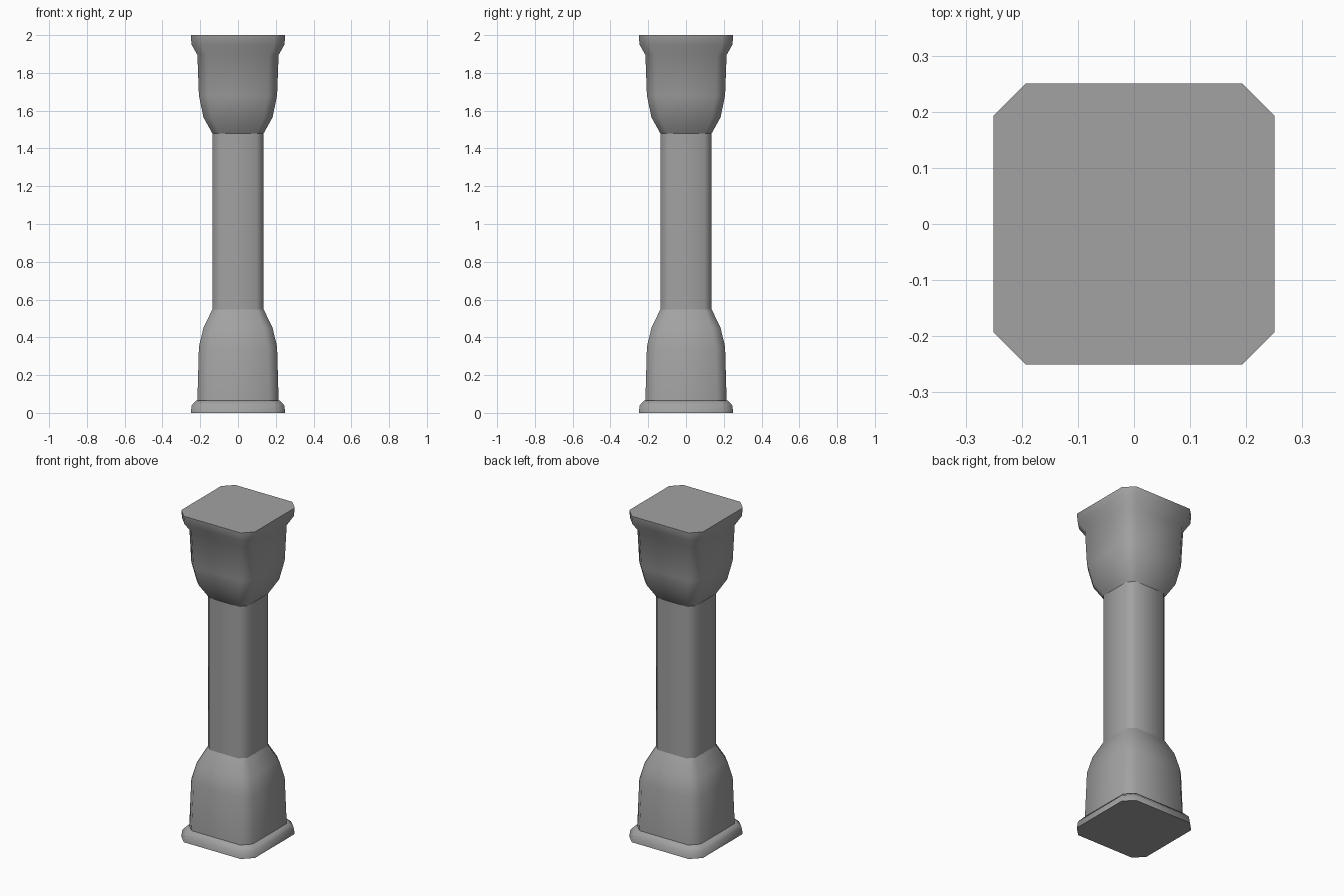
import bpy, bmesh, math

cube = bpy.data.objects.get("Cube")
if cube:
    bpy.data.objects.remove(cube, do_unlink=True)

stone = bpy.data.materials.new("grey stone")
stone.use_nodes = True
colour = (0.36, 0.36, 0.36, 1)
stone.diffuse_color = colour
stone.node_tree.nodes["Principled BSDF"].inputs["Base Color"].default_value = colour


def ring(bm, z, half, cut):
    """Square section with cut corners."""
    inner = half - cut
    quarter = [(half, -inner), (half, inner)]
    points = []
    for x, y in quarter:
        points.append((x, y))
    for turn in range(3):
        points += [(-y, x) for x, y in points[-2:]]
    return [bm.verts.new((x, y, z)) for x, y in points]


def loft(name, sections):
    """Stack of sections (height, half width, corner cut), capped at both ends."""
    bm = bmesh.new()
    rings = [ring(bm, *s) for s in sections]
    for low, high in zip(rings, rings[1:]):
        for i in range(8):
            j = (i + 1) % 8
            bm.faces.new((low[i], low[j], high[j], high[i]))
    bm.faces.new(rings[0][::-1])
    bm.faces.new(rings[-1])
    mesh = bpy.data.meshes.new(name)
    bm.to_mesh(mesh)
    bm.free()
    mesh.materials.append(stone)
    obj = bpy.data.objects.new(name, mesh)
    bpy.context.collection.objects.link(obj)
    bpy.ops.object.select_all(action='DESELECT')
    obj.select_set(True)
    bpy.context.view_layer.objects.active = obj
    bpy.ops.object.shade_smooth_by_angle(angle=math.radians(50))


# Foot moulding
loft("base_plinth", [(0, 0.25, 0.057), (0.04, 0.245, 0.056), (0.065, 0.222, 0.05)])

# Lower bell tapering into the shaft
loft("pedestal", [(0.065, 0.215, 0.05), (0.35, 0.207, 0.05),
                  (0.45, 0.183, 0.045), (0.548, 0.136, 0.038)])

# Plain shaft
loft("shaft", [(0.548, 0.136, 0.038), (1.48, 0.136, 0.038)])

# Upper bell flaring to the flat top
loft("capital", [(1.48, 0.136, 0.038), (1.565, 0.183, 0.045), (1.68, 0.207, 0.05),
                 (1.895, 0.215, 0.05), (1.95, 0.246, 0.056), (2, 0.25, 0.057)])
